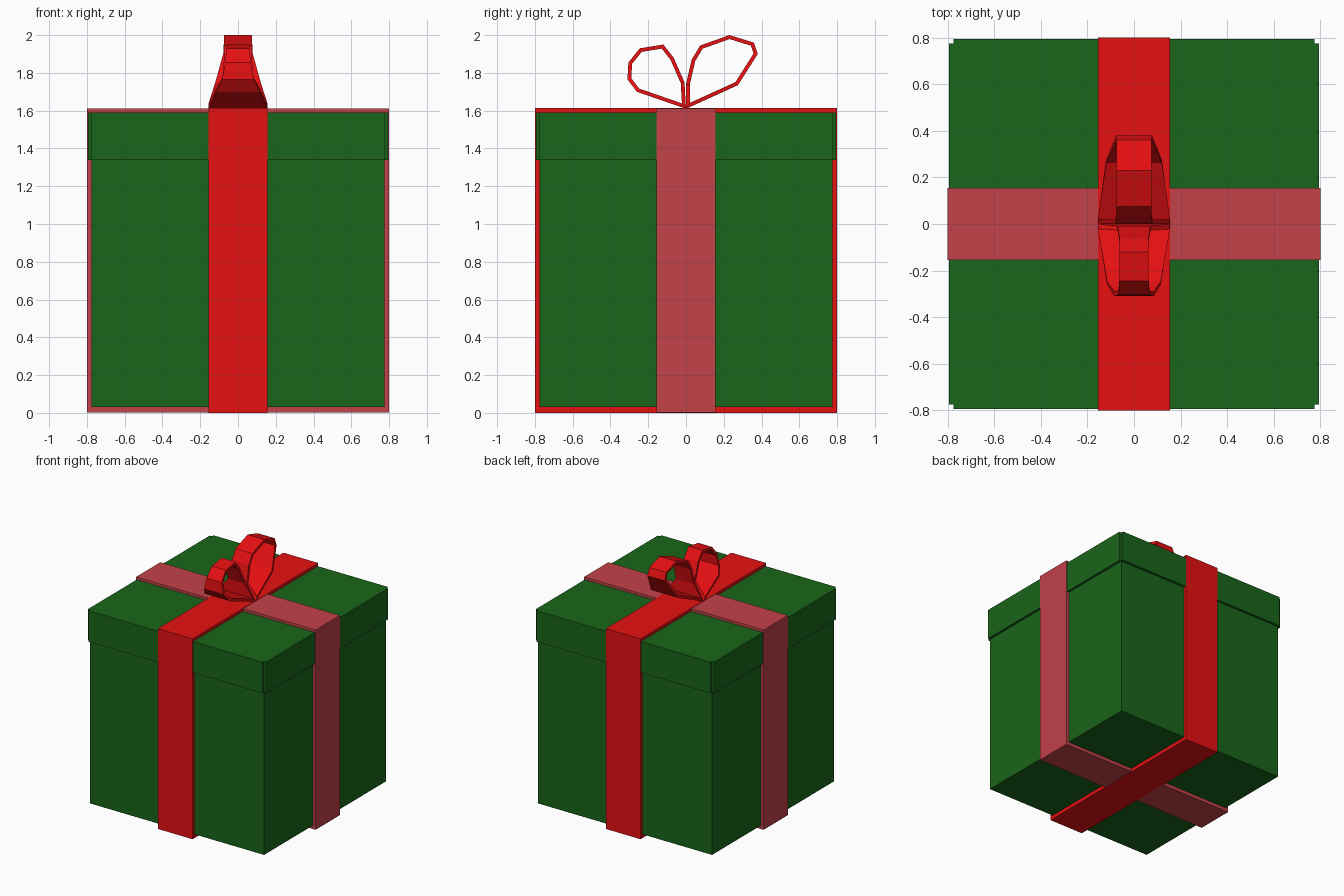
import bpy, bmesh
from mathutils import Vector

if "Cube" in bpy.data.objects:
    bpy.data.objects.remove(bpy.data.objects["Cube"])


def material(name, rgb):
    m = bpy.data.materials.new(name)
    m.diffuse_color = (*rgb, 1)
    m.use_nodes = True
    m.node_tree.nodes["Principled BSDF"].inputs["Base Color"].default_value = m.diffuse_color
    return m


GREEN = material("green_paper", (0.01, 0.13, 0.01))
RED = material("red_ribbon", (0.8, 0.005, 0.006))
PINK = material("pink_ribbon", (0.54, 0.054, 0.066))


def finish(bm, name, mat):
    bmesh.ops.recalc_face_normals(bm, faces=bm.faces)
    mesh = bpy.data.meshes.new(name)
    bm.to_mesh(mesh)
    bm.free()
    mesh.materials.append(mat)
    obj = bpy.data.objects.new(name, mesh)
    bpy.context.collection.objects.link(obj)
    return obj


def block(hx, hy, z0, z1):
    bm = bmesh.new()
    bmesh.ops.create_cube(bm, size=1)
    for v in bm.verts:
        v.co = (v.co.x * 2 * hx, v.co.y * 2 * hy, z0 + (v.co.z + 0.5) * (z1 - z0))
    return bm


def bow_loop(name, stations, thickness=0.02):
    """Closed ribbon loop; each station is (y, z, half width)."""
    pts = [Vector((y, z)) for y, z, w in stations]
    n = len(pts)
    area = sum(pts[i].x * pts[(i + 1) % n].y - pts[(i + 1) % n].x * pts[i].y for i in range(n))
    side = 1 if area > 0 else -1
    bm = bmesh.new()
    rings = []
    for i, p in enumerate(pts):
        # Mitred inward offset gives the ribbon an even thickness
        a = (p - pts[i - 1]).normalized()
        b = (pts[(i + 1) % n] - p).normalized()
        na, nb = Vector((-a.y, a.x)) * side, Vector((-b.y, b.x)) * side
        q = p + (na + nb) * thickness / (1 + na.dot(nb))
        w = stations[i][2]
        rings.append([bm.verts.new(c) for c in
                      ((-w, *p), (w, *p), (w, *q), (-w, *q))])
    for i in range(n):
        r, s = rings[i], rings[(i + 1) % n]
        for k in range(4):
            j = (k + 1) % 4
            bm.faces.new((r[k], r[j], s[j], s[k]))
    return finish(bm, name, RED)


# Box body
finish(block(0.775, 0.775, 0.03, 1.36), "box_body", GREEN)

# Lid: side panels pushed outwards, leaving notched corners
bm = block(0.775, 0.775, 1.34, 1.59)
bm.normal_update()
sides = [f for f in bm.faces if abs(f.normal.z) < 0.5]
for f in sides:
    push = f.normal * 0.02
    new = bmesh.ops.extrude_face_region(bm, geom=[f])["geom"]
    bmesh.ops.translate(bm, vec=push, verts=[g for g in new if isinstance(g, bmesh.types.BMVert)])
    bmesh.ops.delete(bm, geom=[f] if f.is_valid else [], context='FACES_ONLY')
finish(bm, "lid", GREEN)

# Crossing ribbons, the red one lying just over the other
finish(block(0.8, 0.155, 0.002, 1.611), "side_ribbon", PINK)
finish(block(0.155, 0.8, 0.0, 1.614), "front_ribbon", RED)

# Bow
bow_loop("bow_loop_large", [
    (0, 1.61, 0.155), (0.275, 1.735, 0.12), (0.38, 1.90, 0.078), (0.36, 1.96, 0.075),
    (0.23, 2.0, 0.075), (0.075, 1.945, 0.075), (0.03, 1.87, 0.075), (0, 1.74, 0.08)])
bow_loop("bow_loop_small", [
    (0, 1.61, 0.155), (-0.26, 1.70, 0.115), (-0.31, 1.765, 0.085), (-0.305, 1.855, 0.067),
    (-0.245, 1.93, 0.062), (-0.12, 1.95, 0.062), (-0.065, 1.88, 0.062), (-0.008, 1.75, 0.07)])
